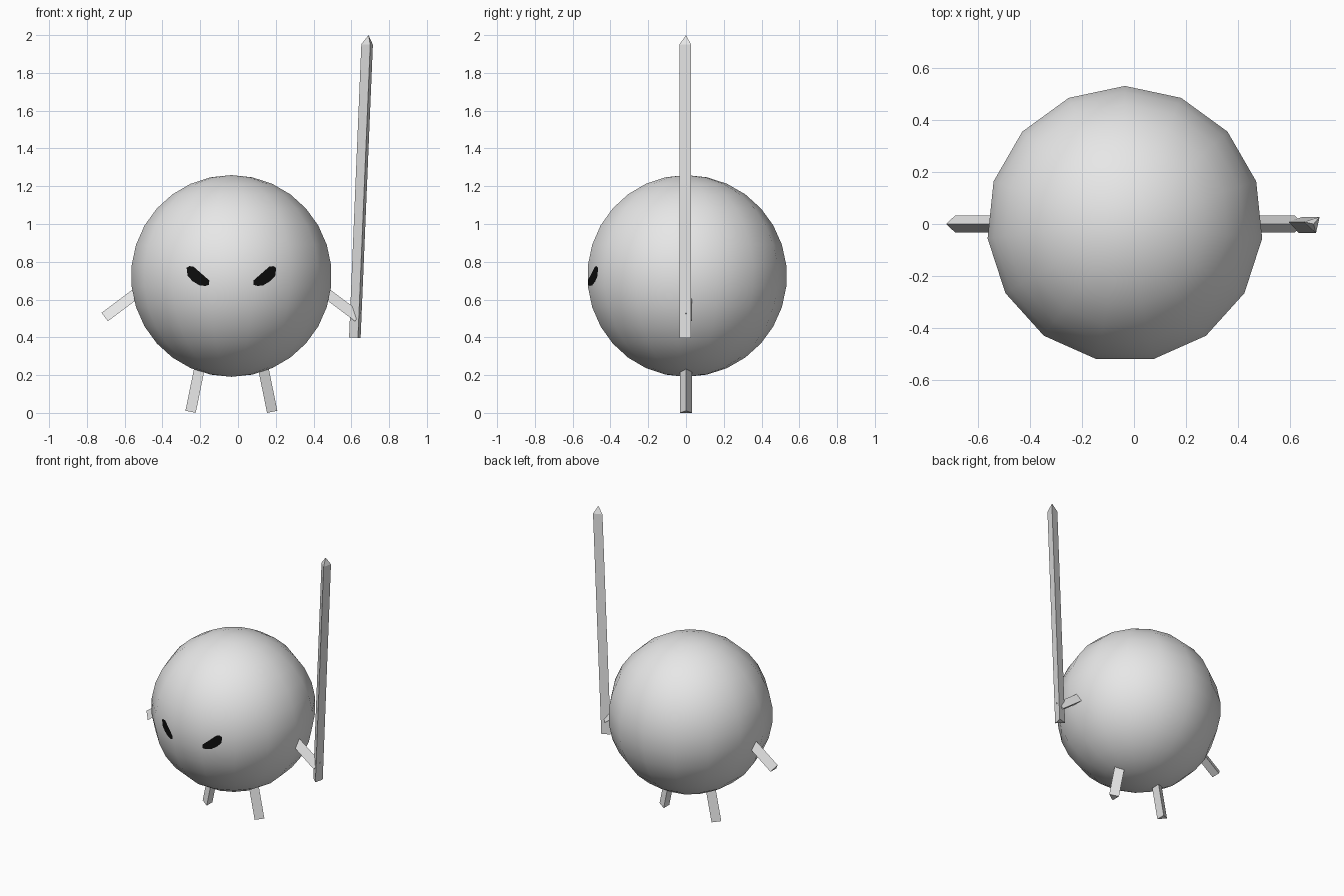
import bpy, bmesh, math
from mathutils import Vector

if "Cube" in bpy.data.objects:
    bpy.data.objects.remove(bpy.data.objects["Cube"])

CX = -0.035                          # mirror plane of the body
CENTRE = Vector((CX, 0, 0.725))
R = 0.534


def material(name, value):
    m = bpy.data.materials.new(name)
    m.diffuse_color = (value, value, value, 1)
    m.use_nodes = True
    m.node_tree.nodes["Principled BSDF"].inputs["Base Color"].default_value = m.diffuse_color
    return m


GREY = material("light_grey", 0.8)
BLACK = material("eye_black", 0.004)


def finish(name, bm, mat, smooth=False):
    me = bpy.data.meshes.new(name)
    for f in bm.faces:
        f.smooth = smooth
    bm.to_mesh(me)
    bm.free()
    me.materials.append(mat)
    ob = bpy.data.objects.new(name, me)
    bpy.context.collection.objects.link(ob)
    return ob


def ball():
    bm = bmesh.new()
    bmesh.ops.create_uvsphere(bm, u_segments=15, v_segments=15, radius=R)
    bmesh.ops.translate(bm, verts=bm.verts, vec=CENTRE)
    return bm


def rod(name, start, end, ridge, r=0.037, tip=None):
    """Three-sided bar whose ridge edge points along 'ridge'; optional pointed end."""
    start, end = Vector(start), Vector(end)
    axis = (end - start).normalized()
    u = Vector(ridge)
    u = (u - axis * u.dot(axis)).normalized()
    v = axis.cross(u)
    bm = bmesh.new()
    rings = []
    for c in (start, end):
        rings.append([bm.verts.new(c + r * (math.cos(a) * u + math.sin(a) * v))
                      for a in (0, math.tau / 3, 2 * math.tau / 3)])
    a, b = rings
    bm.faces.new(a[::-1])
    for i in range(3):
        j = (i + 1) % 3
        bm.faces.new((a[i], a[j], b[j], b[i]))
    if tip:
        t = bm.verts.new(tip)
        for i in range(3):
            bm.faces.new((b[i], b[(i + 1) % 3], t))
    else:
        bm.faces.new(b)
    bmesh.ops.recalc_face_normals(bm, faces=bm.faces)
    return finish(name, bm, GREY)


# eye outline in (x offset from mirror plane, z)
EYE = [(0.118, 0.678), (0.138, 0.672), (0.168, 0.675), (0.205, 0.697), (0.232, 0.725),
       (0.237, 0.768), (0.222, 0.777), (0.200, 0.774), (0.117, 0.701)]


def eye(name, side):
    """Thin skin cut out of the front of the ball and lifted off it slightly."""
    bm = ball()
    cuts = [(CENTRE, Vector((0, 1, 0)))]
    for (x0, z0), (x1, z1) in zip(EYE, EYE[1:] + EYE[:1]):
        cuts.append((Vector((CX + side * x0, 0, z0)),
                     Vector((side * (z1 - z0), 0, -(x1 - x0)))))
    for co, no in cuts:
        bmesh.ops.bisect_plane(bm, geom=bm.verts[:] + bm.edges[:] + bm.faces[:],
                               plane_co=co, plane_no=no, clear_outer=True)
    bmesh.ops.translate(bm, verts=bm.verts, vec=(0, -0.003, 0))
    finish(name, bm, BLACK)


# round body
finish("body", ball(), GREY, smooth=True)

# mirrored limbs and eyes
for side, label in ((-1, "left"), (1, "right")):
    rod(label + "_arm", (CX + side * 0.425, 0, 0.68), (CX + side * 0.665, 0, 0.50),
        (side * 0.6, 0, 0.8))
    rod(label + "_leg", (CX + side * 0.147, 0, 0.298), (CX + side * 0.207, 0, 0.004),
        (side, 0, 0))
    eye(label + "_eye", side)

# long pointed staff in the right hand
rod("staff", (0.624, 0, 0.398), (0.689, 0, 1.95), (-0.974, 0.22, 0), tip=(0.691, 0, 2.0))
